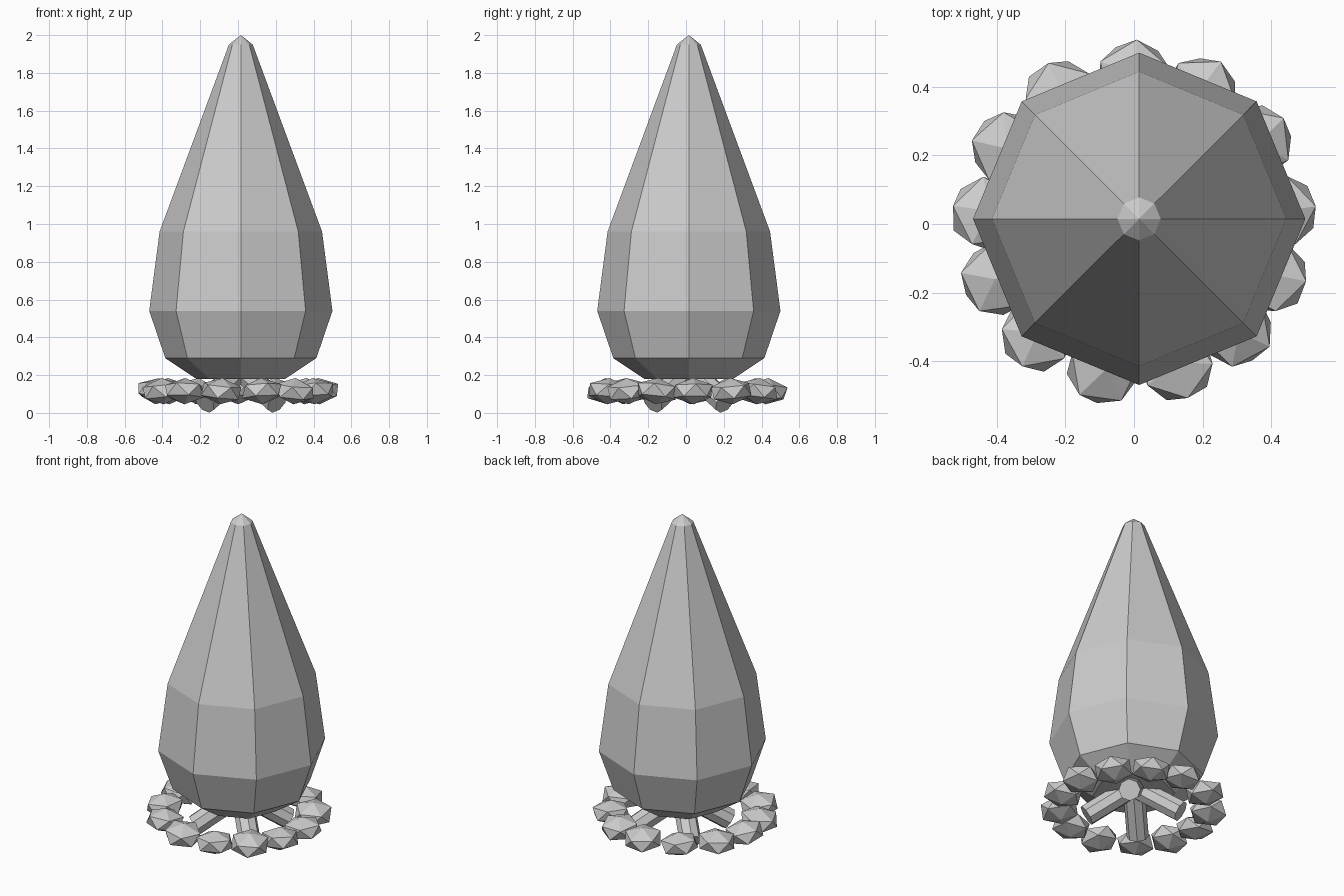
import bpy, bmesh, math, random
from mathutils import Vector, Matrix

if "Cube" in bpy.data.objects:
    bpy.data.objects.remove(bpy.data.objects["Cube"])

random.seed(4)
CENTRE = Vector((0.015, 0.015, 0))


def add_object(name, bm):
    bmesh.ops.recalc_face_normals(bm, faces=bm.faces)
    mesh = bpy.data.meshes.new(name)
    bm.to_mesh(mesh)
    bm.free()
    ob = bpy.data.objects.new(name, mesh)
    bpy.context.collection.objects.link(ob)
    return ob


# Flame: eight-sided turned profile (radius, height) closed with a point
def flame(sides=8):
    profile = [(0.235, 0.18), (0.40, 0.29), (0.485, 0.54), (0.43, 0.96), (0.063, 1.95)]
    bm = bmesh.new()
    rings = []
    for r, z in profile:
        rings.append([bm.verts.new(CENTRE + Vector((r * math.cos(a), r * math.sin(a), z)))
                      for a in (math.tau * i / sides for i in range(sides))])
    for low, high in zip(rings, rings[1:]):
        for i in range(sides):
            j = (i + 1) % sides
            bm.faces.new((low[i], low[j], high[j], high[i]))
    bm.faces.new(rings[0][::-1])
    tip = bm.verts.new(CENTRE + Vector((0, 0, 2.0)))
    for i in range(sides):
        bm.faces.new((rings[-1][i], rings[-1][(i + 1) % sides], tip))
    add_object("flame", bm)


# Log: cylinder leaning inward from the ground to under the flame
def log(number, angle):
    out = Vector((math.cos(angle), math.sin(angle), 0))
    foot = CENTRE + out * 0.27 + Vector((0, 0, 0.054))
    head = CENTRE + Vector((0, 0, 0.23))
    axis = head - foot
    bm = bmesh.new()
    place = (Matrix.Translation((foot + head) / 2)
             @ axis.to_track_quat('Z', 'Y').to_matrix().to_4x4())
    bmesh.ops.create_cone(bm, cap_ends=True, segments=8, radius1=0.063, radius2=0.063,
                          depth=axis.length, matrix=place)
    add_object(f"log_{number}", bm)


# Stone: flattened faceted ball with a slight random tilt
def stone(number, degrees):
    a = math.radians(degrees)
    bm = bmesh.new()
    bmesh.ops.create_icosphere(bm, subdivisions=1, radius=1)
    spin = Matrix.Rotation(random.uniform(0, math.tau), 4, 'Z')
    tilt = (Matrix.Rotation(random.uniform(-0.15, 0.15), 4, 'X')
            @ Matrix.Rotation(random.uniform(-0.15, 0.15), 4, 'Y'))
    place = Matrix.Translation((0.43 * math.cos(a), 0.43 * math.sin(a), 0.115))
    bm.transform(place @ tilt @ Matrix.Diagonal((0.118, 0.118, 0.07, 1)) @ spin)
    add_object(f"stone_{number}", bm)


flame()
for n in range(4):
    log(n + 1, math.radians(45 + 90 * n))
for n, deg in enumerate((90, 63, 34, 5, -21, -46, -73, -102, -131, -158, 176, 149, 120)):
    stone(n + 1, deg)
